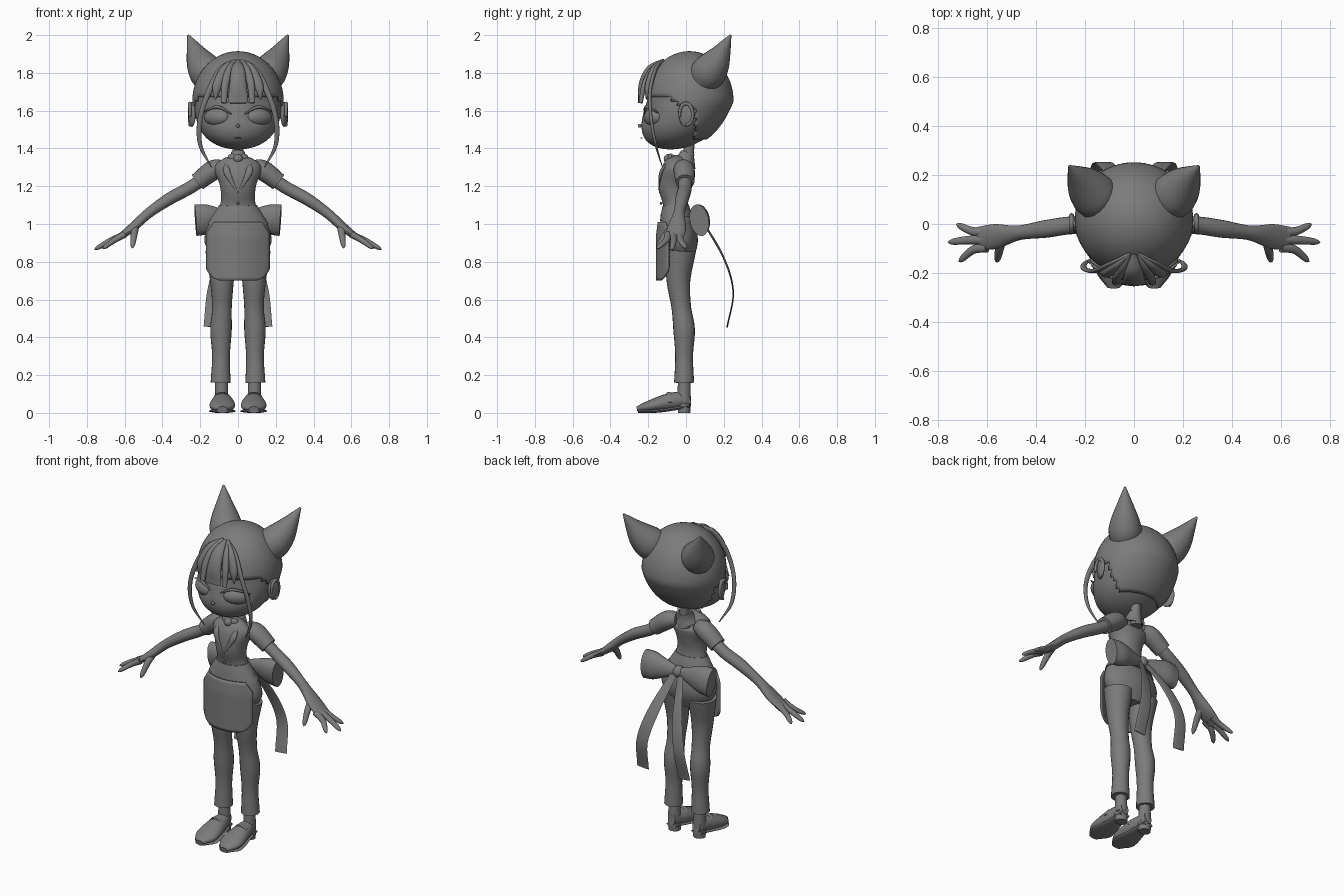
import bpy, bmesh, math
from mathutils import Matrix, Vector

UP, BACK, SIDE = Vector((0, 0, 1)), Vector((0, 1, 0)), Vector((1, 0, 0))

cube = bpy.data.objects.get("Cube")
if cube:
    bpy.data.objects.remove(cube, do_unlink=True)

grey = bpy.data.materials.new("plain grey")
grey.use_nodes = True
colour = (.2, .2, .2, 1)
grey.diffuse_color = colour
grey.node_tree.nodes["Principled BSDF"].inputs["Base Color"].default_value = colour


def finish(name, bm, mirror=False, thick=0):
    """Turn a bmesh into a smooth object, mirrored or thickened on demand."""
    bmesh.ops.recalc_face_normals(bm, faces=bm.faces)
    mesh = bpy.data.meshes.new(name)
    bm.to_mesh(mesh)
    bm.free()
    mesh.materials.append(grey)
    part = bpy.data.objects.new(name, mesh)
    bpy.context.collection.objects.link(part)
    bpy.ops.object.select_all(action='DESELECT')
    part.select_set(True)
    bpy.context.view_layer.objects.active = part
    bpy.ops.object.shade_smooth_by_angle(angle=math.radians(40))
    if thick:
        part.modifiers.new("thickness", 'SOLIDIFY').thickness = thick
    if mirror:
        part.modifiers.new("mirror", 'MIRROR')


def along(values, u):
    """Smooth value at fraction u of a list of numbers or vectors."""
    last = len(values) - 1
    i = min(int(u * last), last - 1)
    t = u * last - i
    b, c = values[i], values[i + 1]
    before = (c - values[i - 1]) / 2 if i > 0 else c - b
    after = (values[i + 2] - b) / 2 if i + 2 <= last else c - b
    ease = t * t * (3 - 2 * t)
    return b + (c - b) * ease + before * t * (1 - t) ** 2 - after * t * t * (1 - t)


def tube(name, path, widths, flat=1, depths=None, up=BACK, mirror=False, blunt=False, sides=20):
    """Sweep an ellipse along a path; its width lies across the up direction."""
    path = [Vector(p) for p in path]
    depths = depths or [w * flat for w in widths]
    steps = 6 * len(path)
    spine = [along(path, i / steps) for i in range(steps + 1)]
    bm = bmesh.new()
    rings = []
    for i, centre in enumerate(spine):
        u = i / steps
        tangent = (spine[min(i + 1, steps)] - spine[max(i - 1, 0)]).normalized()
        across = up.cross(tangent).normalized()
        outward = tangent.cross(across)
        end = math.sqrt(max(1 - max(5 * u - 4, 0) ** 2, .01)) if blunt else 1
        wide = across * max(along(widths, u), .002) * end
        deep = outward * max(along(depths, u), .002) * end
        turns = [math.tau * k / sides for k in range(sides)]
        rings.append([bm.verts.new(centre + wide * math.cos(a) + deep * math.sin(a)) for a in turns])
    for low, high in zip(rings, rings[1:]):
        for k in range(sides):
            bm.faces.new((low[k - 1], low[k], high[k], high[k - 1]))
    bm.faces.new(rings[0])
    bm.faces.new(rings[-1])
    finish(name, bm, mirror)


def ball(segments=32):
    bm = bmesh.new()
    bmesh.ops.create_uvsphere(bm, u_segments=segments, v_segments=segments // 2, radius=1)
    return bm


def blob(name, centre, size, turn=0, mirror=False):
    """Ellipsoid turned about the vertical."""
    bm = ball()
    bmesh.ops.scale(bm, vec=size, verts=bm.verts)
    bmesh.ops.transform(bm, matrix=Matrix.Translation(centre) @ Matrix.Rotation(turn, 4, 'Z'),
                        verts=bm.verts)
    finish(name, bm, mirror)


def skull(grow):
    """Sphere narrowed to a head, with the jaw full and pushed forward."""
    bm = ball(72)
    for v in bm.verts:
        x, y, z = v.co
        jaw = max(-z, 0)
        full = 1 + jaw * jaw / 5
        x *= (.24 + grow) * full
        y = y * (.232 + grow) * full + .018 - jaw / 10
        z = 1.65 + z * (.263 + grow)
        # Hollow the eye sockets
        if y < 0:
            y += .02 * math.exp(-((abs(x) - .11) / .06) ** 2 - ((z - 1.58) / .04) ** 2)
        v.co = x, y, z
    return bm


# Head, and a hair cap with the face and nape cut away
finish("head", skull(-.008))
bm = skull(.002)
bare = []
for f in bm.faces:
    spot = f.calc_center_median()
    if spot.z < 1.44 or (spot.y < .05 and spot.z < 1.67 - max(spot.y + .1, 0) / 2):
        bare.append(f)
bmesh.ops.delete(bm, geom=bare, context='FACES')
finish("hair_cap", bm, thick=.01)

# Face
blob("eye", centre=(.112, -.174, 1.565), size=(.075, .04, .046), turn=.5, mirror=True)
blob("nose", centre=(0, -.245, 1.52), size=(.01, .01, .01))
blob("mouth", centre=(0, -.235, 1.455), size=(.02, .006, .003))
tube("upper_lid", path=[(.03, -.22, 1.58), (.11, -.21, 1.62), (.19, -.15, 1.59)],
     widths=[.003, .008, .003], up=UP, mirror=True, sides=10)

# Human ears with a raised rim
blob("ear", centre=(.244, 0, 1.58), size=(.016, .04, .066), turn=-.3, mirror=True)
rim = [math.radians(a) for a in range(-90, 200, 40)]
tube("ear_rim", path=[(.255, .035 * math.cos(a), 1.58 + .058 * math.sin(a)) for a in rim],
     widths=[.008, .01, .008], up=SIDE, mirror=True, sides=10)

# Cat ears
tube("cat_ear", path=[(.135, .085, 1.76), (.2, .16, 1.86), (.264, .236, 2)],
     widths=[.085, .094, .076, .042, .005], up=UP, mirror=True)

# Fringe and the two long locks
root = (.015, -.12, 1.865)
tube("fringe_centre", path=[(0, -.12, 1.865), (0, -.19, 1.82), (0, -.23, 1.74), (0, -.243, 1.64)],
     widths=[.01, .035, .045, .055], depths=[.01, .02, .02, .01])
tube("fringe_inner", path=[root, (.045, -.18, 1.82), (.068, -.22, 1.74), (.075, -.24, 1.64)],
     widths=[.01, .018, .02, .015], flat=.7, mirror=True)
tube("fringe_outer", path=[root, (.07, -.17, 1.82), (.11, -.2, 1.73), (.12, -.21, 1.66)],
     widths=[.01, .022, .025, .004], flat=.7, mirror=True)
tube("long_lock", path=[root, (.09, -.16, 1.82), (.155, -.19, 1.7), (.2, -.185, 1.56),
                        (.2, -.16, 1.42), (.14, -.125, 1.3)],
     widths=[.01, .016, .014, .012, .003], flat=.6, mirror=True)

# Neck, collar and neckwear
tube("neck", path=[(0, .015, 1.29), (0, .015, 1.43)], widths=[.035, .028, .03])
tube("collar", path=[(0, -.01, 1.32), (0, .01, 1.38)], widths=[.062, .045, .036])
blob("bow_tie_knot", centre=(0, -.092, 1.345), size=(.026, .026, .026))
tube("bow_tie_wing", path=[(.01, -.09, 1.345), (.05, -.07, 1.35)],
     widths=[.01, .015, .01], flat=1.7, up=UP, mirror=True)

# Torso from hips to shoulders, with the vest over it
tube("torso", path=[(0, -.03, .8), (0, -.03, .9), (0, -.045, 1), (0, -.055, 1.1),
                    (0, -.065, 1.2), (0, -.045, 1.3), (0, -.01, 1.345)],
     widths=[.11, .176, .155, .095, .095, .125, .04],
     depths=[.06, .093, .088, .066, .08, .075, .03], sides=40)
tube("vest_hem", path=[(0, -.05, 1.02), (0, -.055, 1.1)],
     widths=[.15, .125, .1], depths=[.088, .08, .069], sides=40)
tube("lapel", path=[(.045, -.08, 1.33), (.06, -.13, 1.28), (.01, -.145, 1.18)],
     widths=[.008, .018, .004], flat=.5, mirror=True)
for i in range(3):
    blob("vest_button", centre=(0, -.137 + i * .005, 1.17 - i * .06), size=(.007, .007, .007))

# Apron panel wrapped round the hips, rounded at the hem
bm = bmesh.new()
rows = []
for i in range(17):
    t = i / 16
    z = .7 + .31 * t
    half = .1 + .07 * min(1, t * 5) ** .5 - .04 * max(t - .8, 0) * 5
    spread = [half * k / 10 for k in range(-10, 11)]
    rows.append([bm.verts.new((x, 2.2 * x * x - .16 + max(z - .93, 0) / 8, z)) for x in spread])
for low, high in zip(rows, rows[1:]):
    for k in range(len(low) - 1):
        bm.faces.new((low[k], low[k + 1], high[k + 1], high[k]))
finish("apron", bm, thick=.01)

# Trouser legs and ankles
tube("trouser_leg", path=[(.09, -.03, .86), (.085, -.04, .7), (.085, -.025, .56),
                          (.09, -.01, .44), (.09, -.01, .3), (.092, -.01, .16)],
     widths=[.083, .063, .052, .057, .047, .053], mirror=True)
tube("ankle", path=[(.086, -.01, .06), (.088, -.01, .2)], widths=[.036, .032], mirror=True)

# Shoes
tube("shoe", path=[(.083, -.26, .02), (.083, -.19, .035), (.083, -.08, .06), (.085, .022, .075)],
     widths=[.025, .067, .055, .025], depths=[.014, .032, .046, .04], up=UP, mirror=True)
tube("shoe_sole", path=[(.083, -.255, .01), (.083, -.14, .012), (.085, .02, .036)],
     widths=[.03, .07, .066, .048, .035], depths=[.01, .01], up=UP, mirror=True)
tube("shoe_heel", path=[(.085, -.01, 0), (.085, -.01, .05)], widths=[.036, .04],
     flat=.9, mirror=True)
tube("shoe_strap", path=[(.03, -.085, .055), (.06, -.09, .1), (.11, -.09, .1), (.138, -.085, .055)],
     widths=[.005, .005], flat=2.4, mirror=True, sides=10)

# Sleeves, arms and hands
tube("sleeve", path=[(.07, -.02, 1.3), (.13, -.01, 1.285), (.215, -.005, 1.222)],
     widths=[.04, .056, .05], flat=.95, up=UP, mirror=True)
tube("arm", path=[(.14, -.01, 1.27), (.25, -.005, 1.195), (.36, -.02, 1.135),
                  (.47, -.036, 1.06), (.56, -.05, .98), (.635, -.06, .925)],
     widths=[.035, .036, .036, .03, .05, .048], depths=[.035, .034, .033, .027, .024, .014],
     up=UP, mirror=True)
palm = Vector((.6, -.057, .945))
fingers = {"little_finger": (.725, 0, .872), "middle_finger": (.76, -.075, .864),
           "index_finger": (.715, -.155, .87)}
for name, tip in fingers.items():
    tip = Vector(tip)
    knuckle = palm.lerp(tip, .5) + UP * .005
    start = palm + BACK * (tip.y - palm.y) * .4
    tube(name, path=[start, knuckle, tip], widths=[.02, .017, .012], flat=.9,
         up=UP, mirror=True, blunt=True)
tube("thumb", path=[(.545, -.065, .985), (.55, -.105, .945), (.56, -.155, .872)],
     widths=[.022, .018, .012], up=UP, mirror=True, blunt=True)

# Back bow and hanging ribbons
tube("waistband", path=[(0, -.043, 1), (0, -.046, 1.035)],
     widths=[.161, .142], depths=[.093, .088], sides=40)
blob("bow_knot", centre=(0, .07, 1.03), size=(.032, .035, .036))
tube("bow_loop", path=[(.01, .07, 1.03), (.13, .075, 1.027), (.225, .07, 1.02)],
     widths=[.018, .035, .052, .05], depths=[.025, .055, .08, .085],
     up=Vector((0, -.2, 1)), mirror=True)
tube("ribbon", path=[(.02, .085, 1.02), (.08, .2, .82), (.125, .25, .64), (.142, .218, .455)],
     widths=[.02, .034, .038, .04], depths=[.004, .004], mirror=True, sides=12)
